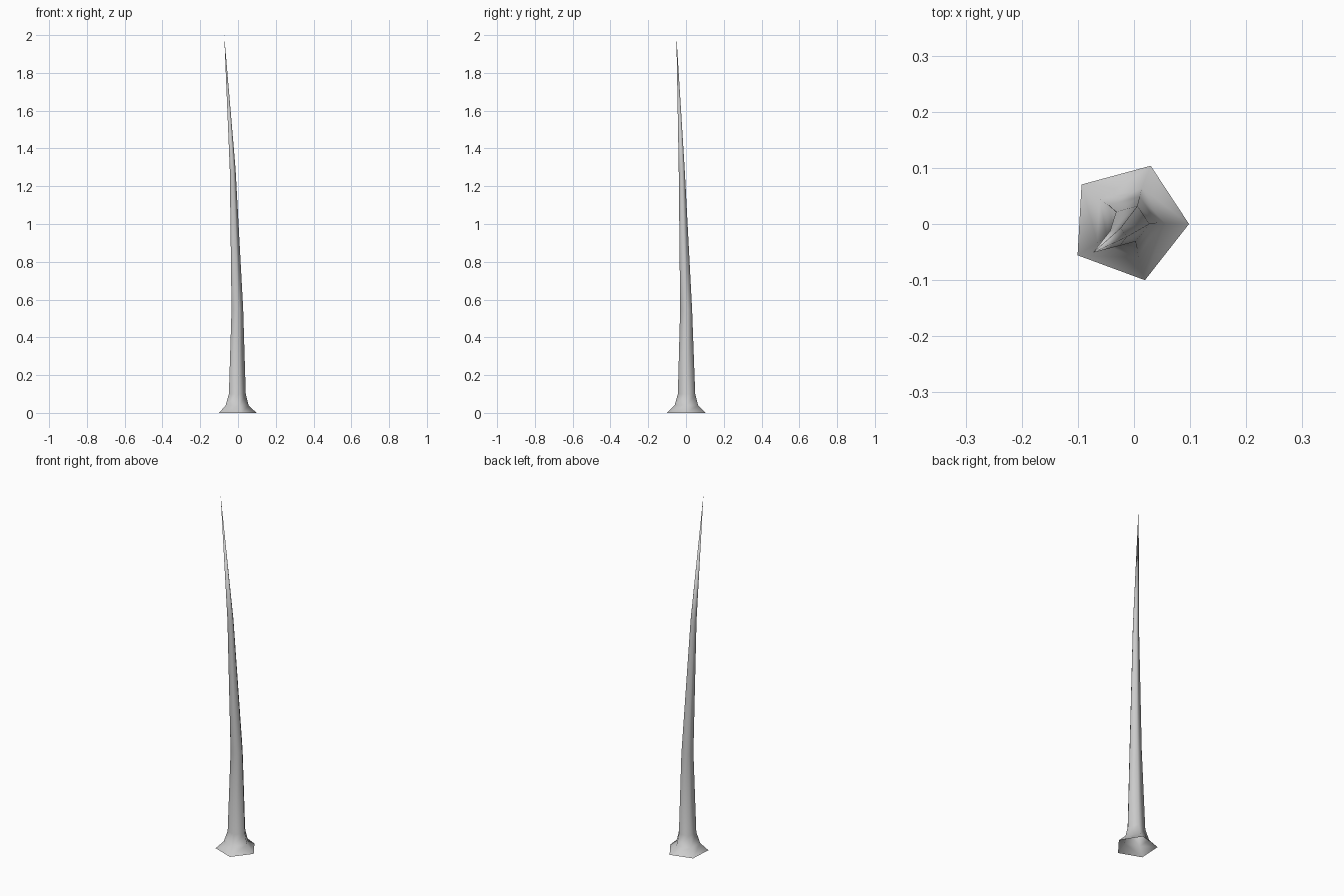
import bpy, bmesh
from math import cos, sin, radians

if "Cube" in bpy.data.objects:
    bpy.data.objects.remove(bpy.data.objects["Cube"])

# Five slightly uneven corner directions: (angle, length factor)
corners = [(0, 0.98), (74, 1.08), (143, 1.17), (209, 1.15), (281, 1.02)]

# Trunk rings: (centre x, centre y, z, radius)
rings = [(0, 0, 0, 0.1), (-0.004, 0.001, 0.04, 0.061), (-0.003, 0.002, 0.1, 0.045),
         (-0.003, 0.0, 0.55, 0.031), (-0.028, -0.023, 1.29, 0.0155)]

bm = bmesh.new()
loops = [[bm.verts.new((cx + r * f * cos(radians(a)), cy + r * f * sin(radians(a)), z))
          for a, f in corners] for cx, cy, z, r in rings]
n = len(corners)

# Flared, tapering sides (open underneath)
for low, high in zip(loops, loops[1:]):
    for i in range(n):
        j = (i + 1) % n
        bm.faces.new((low[i], low[j], high[j], high[i]))

# Leaning pointed tip
tip = bm.verts.new((-0.073, -0.051, 2.0))
for i in range(n):
    bm.faces.new((loops[-1][i], loops[-1][(i + 1) % n], tip))

for f in bm.faces:
    f.smooth = True
mesh = bpy.data.meshes.new("trunk")
bm.to_mesh(mesh)
bm.free()
trunk = bpy.data.objects.new("trunk", mesh)
bpy.context.collection.objects.link(trunk)
